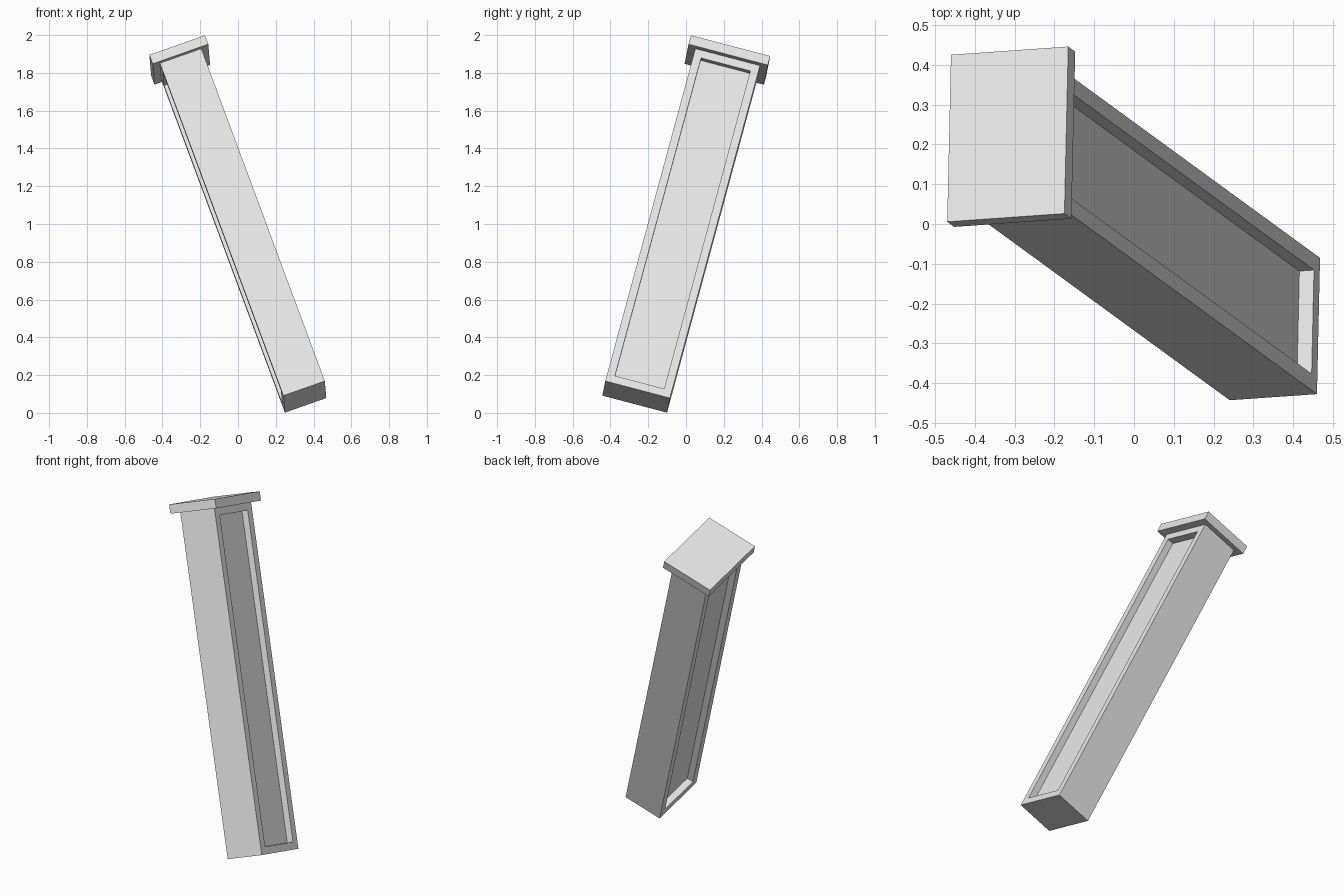
import bpy
import bmesh
from mathutils import Vector, Matrix

cube = bpy.data.objects.get("Cube")
if cube:
    bpy.data.objects.remove(cube, do_unlink=True)

# Single stone colour
STONE = (0.8, 0.8, 0.8, 1.0)
stone = bpy.data.materials.new("pale_grey_stone")
stone.use_nodes = True
stone.diffuse_color = STONE
stone.node_tree.nodes["Principled BSDF"].inputs["Base Color"].default_value = STONE

# Leaning frame: long axis, depth axis and width axis, set at the foot centre
foot = Vector((0.354, -0.264, 0.085))
long_axis = Vector((-0.3715, 0.271, 1)).normalized()
depth_axis = Vector((0.023, 0.966, -0.257))
depth_axis = (depth_axis - depth_axis.project(long_axis)).normalized()
width_axis = depth_axis.cross(long_axis)
tilt = Matrix((width_axis, depth_axis, long_axis)).transposed().to_4x4()
frame = Matrix.Translation(foot) @ tilt

WIDTH, DEPTH, HEIGHT = 0.233, 0.354, 1.937
OVERHANG, CAP = 0.04, 0.052
BORDER, RECESS = 0.06, 0.039


def block(name, size, base, panels=False):
    """Box standing at height base on the long axis, with optional side panels."""
    bm = bmesh.new()
    bmesh.ops.create_cube(bm, size=1)
    bmesh.ops.scale(bm, vec=size, verts=bm.verts)
    bmesh.ops.translate(bm, vec=(0, 0, base + size[2] / 2), verts=bm.verts)
    if panels:
        bm.normal_update()
        sides = [f for f in bm.faces if abs(f.normal.x) > 0.9]
        # Border in the side plane, then the panel is sunk with square walls
        bmesh.ops.inset_individual(bm, faces=sides, thickness=BORDER)
        for face in sides:
            inward = -face.normal.normalized() * RECESS
            new = bmesh.ops.extrude_discrete_faces(bm, faces=[face])["faces"][0]
            bmesh.ops.translate(bm, vec=inward, verts=new.verts)
    bmesh.ops.recalc_face_normals(bm, faces=bm.faces)
    mesh = bpy.data.meshes.new(name)
    bm.to_mesh(mesh)
    bm.free()
    mesh.materials.append(stone)
    obj = bpy.data.objects.new(name, mesh)
    obj.matrix_world = frame
    bpy.context.collection.objects.link(obj)


# Shaft with a sunken panel on each side, and the overhanging cap slab
block("pillar_shaft", (WIDTH, DEPTH, HEIGHT), 0, panels=True)
block("pillar_cap", (WIDTH + 2 * OVERHANG, DEPTH + 2 * OVERHANG, CAP), HEIGHT)
